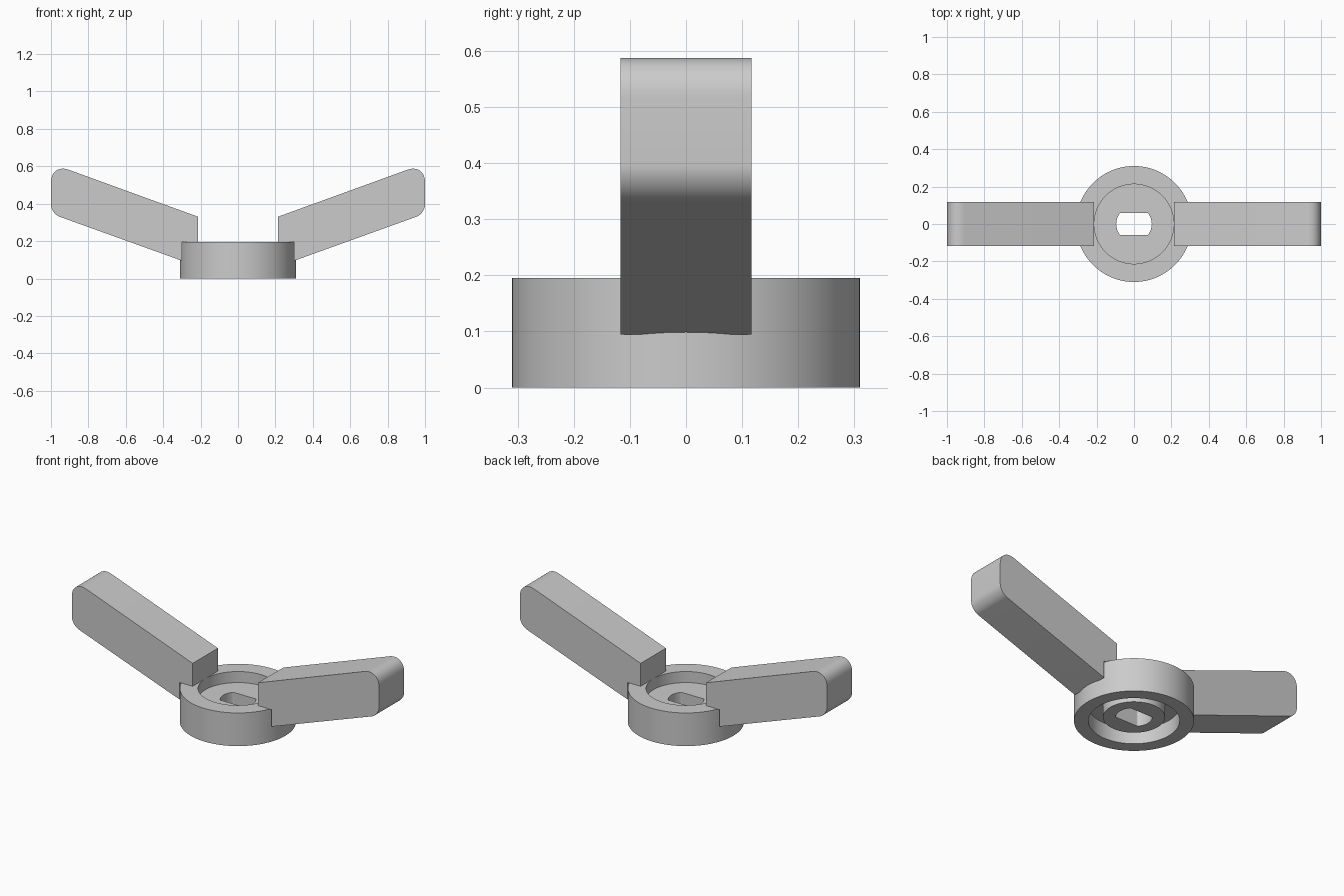
import bpy, bmesh, math

cube = bpy.data.objects.get("Cube")
if cube:
    bpy.data.objects.remove(cube, do_unlink=True)

grey = bpy.data.materials.new("plain_grey")
grey.use_nodes = True
grey.diffuse_color = (0.6, 0.6, 0.6, 1)
grey.node_tree.nodes["Principled BSDF"].inputs["Base Color"].default_value = (0.6, 0.6, 0.6, 1)


def finish(bm, name):
    """Turn a bmesh into a shaded object."""
    bmesh.ops.recalc_face_normals(bm, faces=bm.faces[:])
    mesh = bpy.data.meshes.new(name)
    bm.to_mesh(mesh)
    bm.free()
    mesh.materials.append(grey)
    obj = bpy.data.objects.new(name, mesh)
    bpy.context.collection.objects.link(obj)
    bpy.ops.object.select_all(action='DESELECT')
    obj.select_set(True)
    bpy.context.view_layer.objects.active = obj
    bpy.ops.object.shade_smooth_by_angle(angle=math.radians(30))
    return obj


# Hub: closed section turned round z; the bore is flattened front and back
BORE, FLAT, SEGMENTS = 0.095, 0.06, 96
section = [(BORE, 0.13), (0.213, 0.13), (0.213, 0.195), (0.31, 0.195), (0.31, 0),
           (0.236, 0), (0.236, 0.09), (0.16, 0.09), (0.16, 0.022), (BORE, 0.022)]
bm = bmesh.new()
rings = []
for r, z in section:
    ring = []
    for i in range(SEGMENTS):
        a = math.tau * i / SEGMENTS
        x, y = r * math.cos(a), r * math.sin(a)
        if r == BORE:
            y = max(-FLAT, min(FLAT, y))
        ring.append(bm.verts.new((x, y, z)))
    rings.append(ring)
for k, ring in enumerate(rings):
    after = rings[(k + 1) % len(rings)]
    for i in range(SEGMENTS):
        j = (i + 1) % SEGMENTS
        bm.faces.new((ring[i], ring[j], after[j], after[i]))
finish(bm, "hub")


# Wings: notched side outline, extruded across y, rounded at the tip
def wing(side, name):
    half = 0.117
    outline = [(0.213, 0.194), (0.213, 0.33), (1, 0.616),
               (1, 0.347), (0.3, 0.095), (0.3, 0.194)]
    bm = bmesh.new()
    face = bm.faces.new([bm.verts.new((side * x, -half, z)) for x, z in outline])
    made = bmesh.ops.extrude_face_region(bm, geom=[face])["geom"]
    for v in made:
        if isinstance(v, bmesh.types.BMVert):
            v.co.y = half
    for low, high, offset in ((0.6, 0.7, 0.1), (0.34, 0.36, 0.049)):
        tip = [e for e in bm.edges
               if all(abs(v.co.x) > 0.99 and low < v.co.z < high for v in e.verts)]
        bmesh.ops.bevel(bm, geom=tip, offset=offset, offset_type='OFFSET',
                        segments=12, profile=0.5, affect='EDGES')
    return finish(bm, name)


wing(1, "left_wing")
wing(-1, "right_wing")
